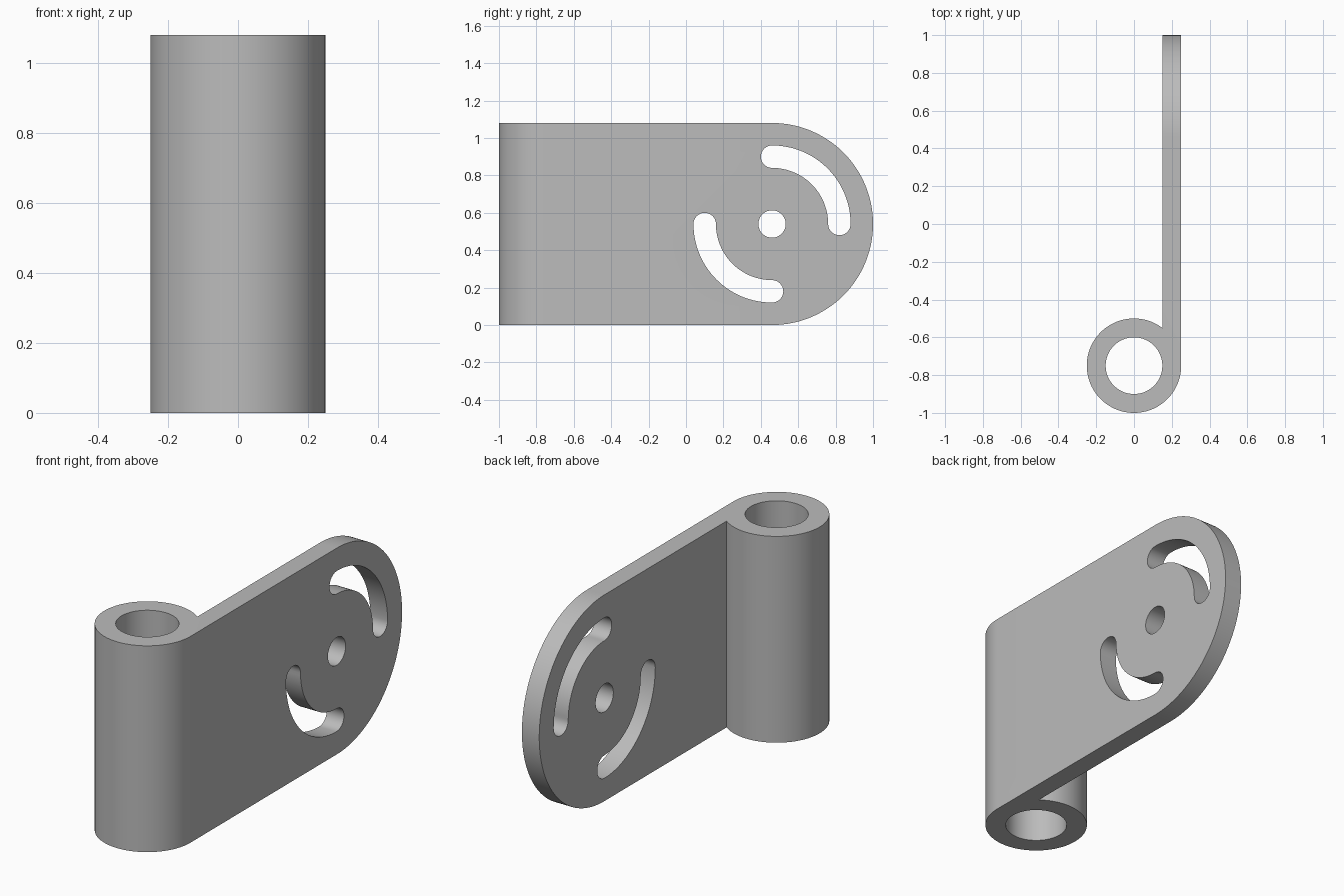
import bpy
import bmesh
from math import cos, sin, pi, radians, asin
from mathutils import Vector

if "Cube" in bpy.data.objects:
    bpy.data.objects.remove(bpy.data.objects["Cube"])

HEIGHT = 1.08
PIN_Y, OUTER, INNER = -0.75, 0.25, 0.15      # knuckle
END_Y, END_Z, END_R = 0.46, 0.54, 0.54       # rounded end of the plate
SLOT_R, SLOT_HALF = 0.36, 0.06               # curved slots


def arc(cx, cy, r, a0, a1, n):
    """Points along an arc, angles in degrees, both ends included."""
    return [(cx + r * cos(radians(a0 + (a1 - a0) * i / n)),
             cy + r * sin(radians(a0 + (a1 - a0) * i / n))) for i in range(n + 1)]


def circle(cx, cy, r, n):
    return arc(cx, cy, r, 0, 360, n)[:-1]


def slot(a0):
    """Quarter-turn slot with round ends, starting at angle a0."""
    a1 = a0 + 90
    e0 = (END_Y + SLOT_R * cos(radians(a0)), END_Z + SLOT_R * sin(radians(a0)))
    e1 = (END_Y + SLOT_R * cos(radians(a1)), END_Z + SLOT_R * sin(radians(a1)))
    return (arc(END_Y, END_Z, SLOT_R + SLOT_HALF, a0, a1, 32)
            + arc(*e1, SLOT_HALF, a1, a1 + 180, 16)[1:]
            + arc(END_Y, END_Z, SLOT_R - SLOT_HALF, a1, a0, 32)[1:]
            + arc(*e0, SLOT_HALF, a0 + 180, a0 + 360, 16)[1:-1])


def extrude_profile(name, loops, place, direction):
    """Fill closed loops (outline plus holes) and extrude them to a solid."""
    bm = bmesh.new()
    edges = []
    for loop in loops:
        verts = [bm.verts.new(place(*p)) for p in loop]
        edges += [bm.edges.new((v, verts[i - 1])) for i, v in enumerate(verts)]
    bmesh.ops.triangle_fill(bm, use_beauty=True, edges=edges)
    out = bmesh.ops.extrude_face_region(bm, geom=bm.faces[:], use_keep_orig=True)
    moved = [g for g in out["geom"] if isinstance(g, bmesh.types.BMVert)]
    bmesh.ops.translate(bm, verts=moved, vec=Vector(direction))
    bmesh.ops.recalc_face_normals(bm, faces=bm.faces[:])
    mesh = bpy.data.meshes.new(name)
    bm.to_mesh(mesh)
    bm.free()
    obj = bpy.data.objects.new(name, mesh)
    bpy.context.collection.objects.link(obj)
    return obj


# Top profile: rolled knuckle running tangent into the straight plate
seam = 90 - math_deg if (math_deg := asin(INNER / OUTER) * 180 / pi) else 0
plan = arc(0, PIN_Y, OUTER, seam, 360, 96) + [(OUTER, 1.0), (INNER, 1.0)]
hinge = extrude_profile("hinge_leaf", [plan, circle(0, PIN_Y, INNER, 96)],
                        lambda x, y: (x, y, 0), (0, 0, HEIGHT))

# Side profile: rounded end, pivot hole and two curved slots
side = [(-1.2, 0)] + arc(END_Y, END_Z, END_R, -90, 90, 96) + [(-1.2, HEIGHT)]
cutter = extrude_profile("side_shape_cutter",
                         [side, circle(END_Y, END_Z, 0.073, 48), slot(0), slot(180)],
                         lambda y, z: (-0.5, y, z), (1, 0, 0))
cutter.hide_render = True

# Trim the leaf to the side profile
mod = hinge.modifiers.new("trim", 'BOOLEAN')
mod.operation = 'INTERSECT'
mod.solver = 'EXACT'
mod.object = cutter
bpy.context.view_layer.objects.active = hinge
hinge.select_set(True)
bpy.ops.object.modifier_apply(modifier=mod.name)
bpy.data.objects.remove(cutter)

# Grey metal, smooth curves with crisp edges
grey = bpy.data.materials.new("grey metal")
grey.diffuse_color = (0.5, 0.5, 0.5, 1)
grey.use_nodes = True
grey.node_tree.nodes["Principled BSDF"].inputs["Base Color"].default_value = grey.diffuse_color
hinge.data.materials.clear()
hinge.data.materials.append(grey)
bpy.ops.object.shade_smooth_by_angle(angle=radians(30))
